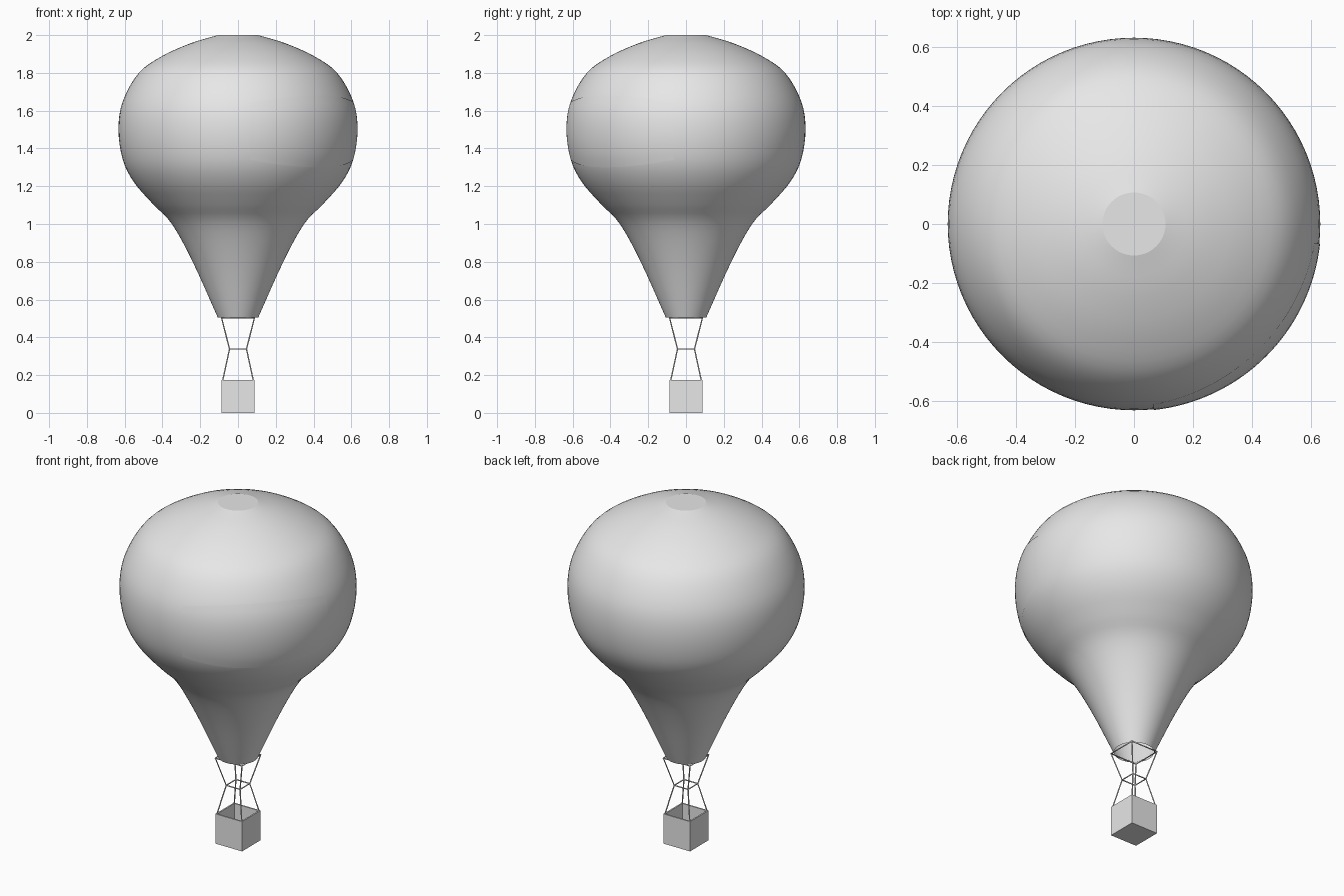
import bpy, bmesh, math
from mathutils import Vector

cube = bpy.data.objects.get("Cube")
if cube:
    bpy.data.objects.remove(cube, do_unlink=True)

grey = bpy.data.materials.new("light grey")
grey.use_nodes = True
COLOUR = (0.8, 0.8, 0.8, 1)
grey.diffuse_color = COLOUR
grey.node_tree.nodes["Principled BSDF"].inputs["Base Color"].default_value = COLOUR


def make_object(name, bm):
    mesh = bpy.data.meshes.new(name)
    bm.to_mesh(mesh)
    bm.free()
    obj = bpy.data.objects.new(name, mesh)
    bpy.context.collection.objects.link(obj)
    mesh.materials.append(grey)
    return obj


# Envelope outline as (radius, height), from mouth to crown
OUTLINE = [(0.107, 0.505), (0.24, 0.8), (0.35, 1.0), (0.45, 1.105), (0.55, 1.22),
           (0.61, 1.34), (0.633, 1.5), (0.61, 1.65), (0.525, 1.8), (0.4, 1.89),
           (0.25, 1.957), (0.107, 2.0)]


def smooth_path(points, steps):
    pts = [Vector(p) for p in points]
    pts = [2 * pts[0] - pts[1]] + pts + [2 * pts[-1] - pts[-2]]
    path = []
    for a, b, c, d in zip(pts, pts[1:], pts[2:], pts[3:]):
        for i in range(steps):
            t = i / steps
            path.append(b + (c - a) * t / 2 + (2 * a - 5 * b + 4 * c - d) * t**2 / 2
                        + (3 * b - a - 3 * c + d) * t**3 / 2)
    return path + [pts[-2]]


PROFILE = smooth_path(OUTLINE, 4)


def radius_at(z):
    for p, q in zip(PROFILE, PROFILE[1:]):
        if p.y <= z <= q.y:
            return p.x + (q.x - p.x) * (z - p.y) / (q.y - p.y)


def ring_point(r, angle, z):
    return (r * math.cos(angle), r * math.sin(angle), z)


# Envelope: open at the mouth, flat disc at the crown
SIDES = 96
bm = bmesh.new()
rings = [[bm.verts.new(ring_point(p.x, math.tau * i / SIDES, p.y)) for i in range(SIDES)]
         for p in PROFILE]
for low, high in zip(rings, rings[1:]):
    for i in range(SIDES):
        j = (i + 1) % SIDES
        bm.faces.new((low[i], low[j], high[j], high[i])).smooth = True
crown = bm.faces.new(rings[-1])
for edge in crown.edges:
    edge.smooth = False
make_object("envelope", bm)

# Thin panel lying on the front left of the envelope
COLS, ROWS = 32, 10
bm = bmesh.new()
grid = []
for c in range(COLS + 1):
    u = 2 * c / COLS - 1
    angle = math.radians(-45 + 39 * u)
    half = 0.19 - 0.04 * u * u
    column = []
    for r in range(ROWS + 1):
        z = 1.49 + half * (2 * r / ROWS - 1)
        column.append(bm.verts.new(ring_point(radius_at(z) + 0.003, angle, z)))
    grid.append(column)
for a, b in zip(grid, grid[1:]):
    for r in range(ROWS):
        bm.faces.new((a[r], b[r], b[r + 1], a[r + 1])).smooth = True
make_object("envelope_panel", bm)

# Basket: box with an inset, hollowed top
HALF, HEIGHT, WALL = 0.087, 0.175, 0.012
bm = bmesh.new()
bmesh.ops.create_cube(bm, size=1)
for v in bm.verts:
    v.co = (v.co.x * 2 * HALF, v.co.y * 2 * HALF, (v.co.z + 0.5) * HEIGHT)
top = max(bm.faces, key=lambda f: f.calc_center_median().z)
bmesh.ops.inset_region(bm, faces=[top], thickness=WALL)
floor = bmesh.ops.extrude_face_region(bm, geom=[top])["geom"]
bmesh.ops.translate(bm, verts=[g for g in floor if isinstance(g, bmesh.types.BMVert)],
                    vec=(0, 0, WALL - HEIGHT))
if top.is_valid:
    bmesh.ops.delete(bm, geom=[top], context="FACES")
bmesh.ops.recalc_face_normals(bm, faces=bm.faces)
make_object("basket", bm)


# Rigging: square frames joined by corner ropes
def square(half, z):
    return [(half, half, z), (-half, half, z), (-half, -half, z), (half, -half, z)]


def rope(name, points, closed=False):
    curve = bpy.data.curves.new(name, "CURVE")
    curve.dimensions = "3D"
    curve.bevel_depth = 0.0035
    curve.bevel_resolution = 1
    curve.use_fill_caps = True
    spline = curve.splines.new("POLY")
    spline.points.add(len(points) - 1)
    for point, co in zip(spline.points, points):
        point.co = (*co, 1)
    spline.use_cyclic_u = closed
    curve.materials.append(grey)
    bpy.context.collection.objects.link(bpy.data.objects.new(name, curve))


mouth, waist, rim = square(0.087, 0.503), square(0.045, 0.338), square(0.081, 0.172)
rope("mouth_frame", mouth, True)
rope("waist_frame", waist, True)
for i, corners in enumerate(zip(mouth, waist, rim), 1):
    rope(f"corner_rope_{i}", corners)
